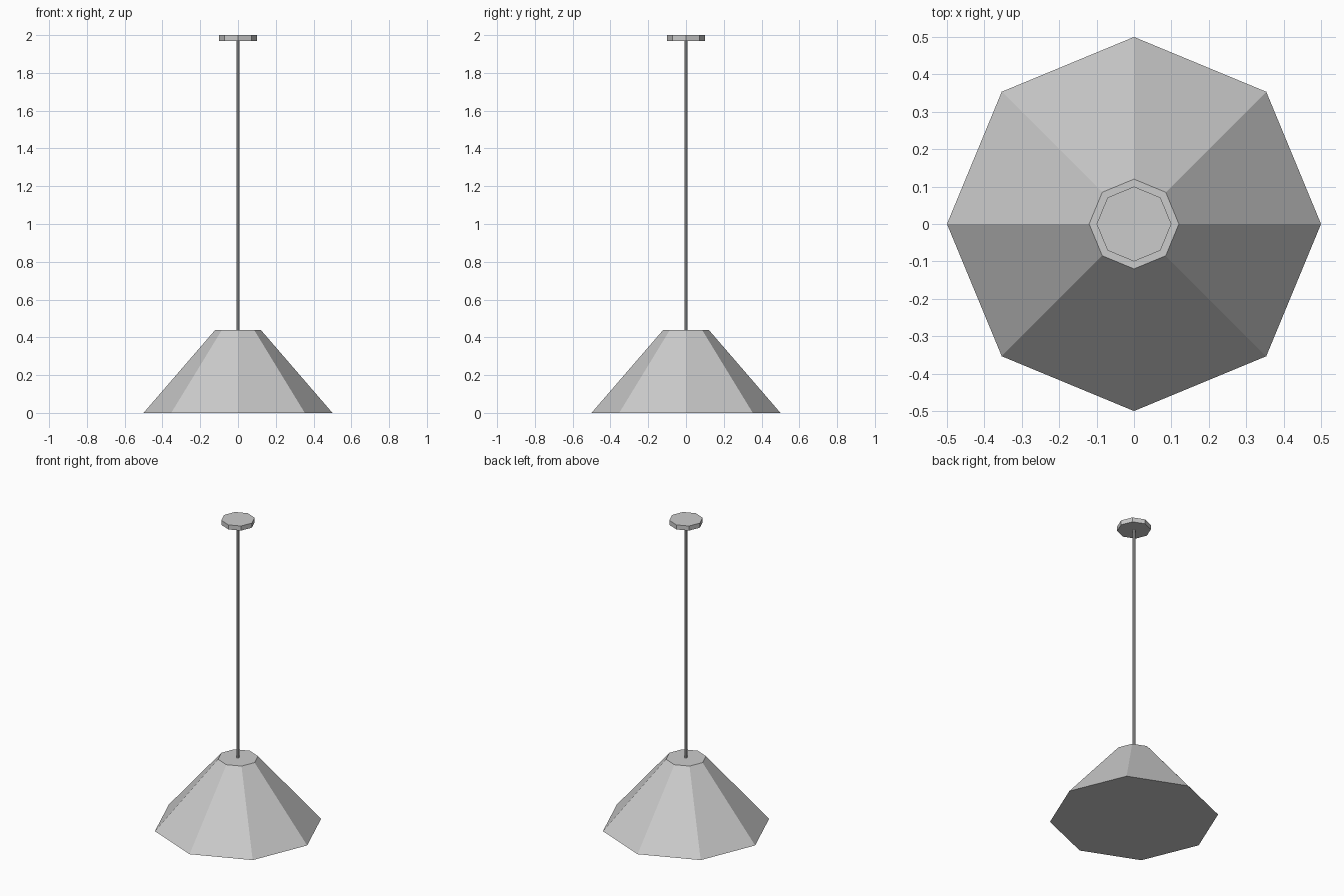
import bpy
import bmesh
from mathutils import Matrix

if "Cube" in bpy.data.objects:
    bpy.data.objects.remove(bpy.data.objects["Cube"])

grey = bpy.data.materials.new("light_grey")
grey.diffuse_color = (0.6, 0.6, 0.6, 1.0)
grey.use_nodes = True
grey.node_tree.nodes["Principled BSDF"].inputs["Base Color"].default_value = grey.diffuse_color


def frustum(name, r_bottom, r_top, z_bottom, z_top, sides=8):
    """Capped, flat-faced frustum standing on the z axis."""
    bm = bmesh.new()
    bmesh.ops.create_cone(
        bm, cap_ends=True, cap_tris=False, segments=sides,
        radius1=r_bottom, radius2=r_top, depth=z_top - z_bottom,
        matrix=Matrix.Translation((0, 0, (z_bottom + z_top) / 2)))
    mesh = bpy.data.meshes.new(name)
    bm.to_mesh(mesh)
    bm.free()
    mesh.materials.append(grey)
    obj = bpy.data.objects.new(name, mesh)
    bpy.context.collection.objects.link(obj)
    return obj


# Octagonal lamp shade, hanging rod and ceiling mount
frustum("shade", 0.5, 0.12, 0.0, 0.44)
frustum("rod", 0.008, 0.008, 0.43, 1.975)
frustum("ceiling_mount", 0.1, 0.1, 1.97, 2.0)
